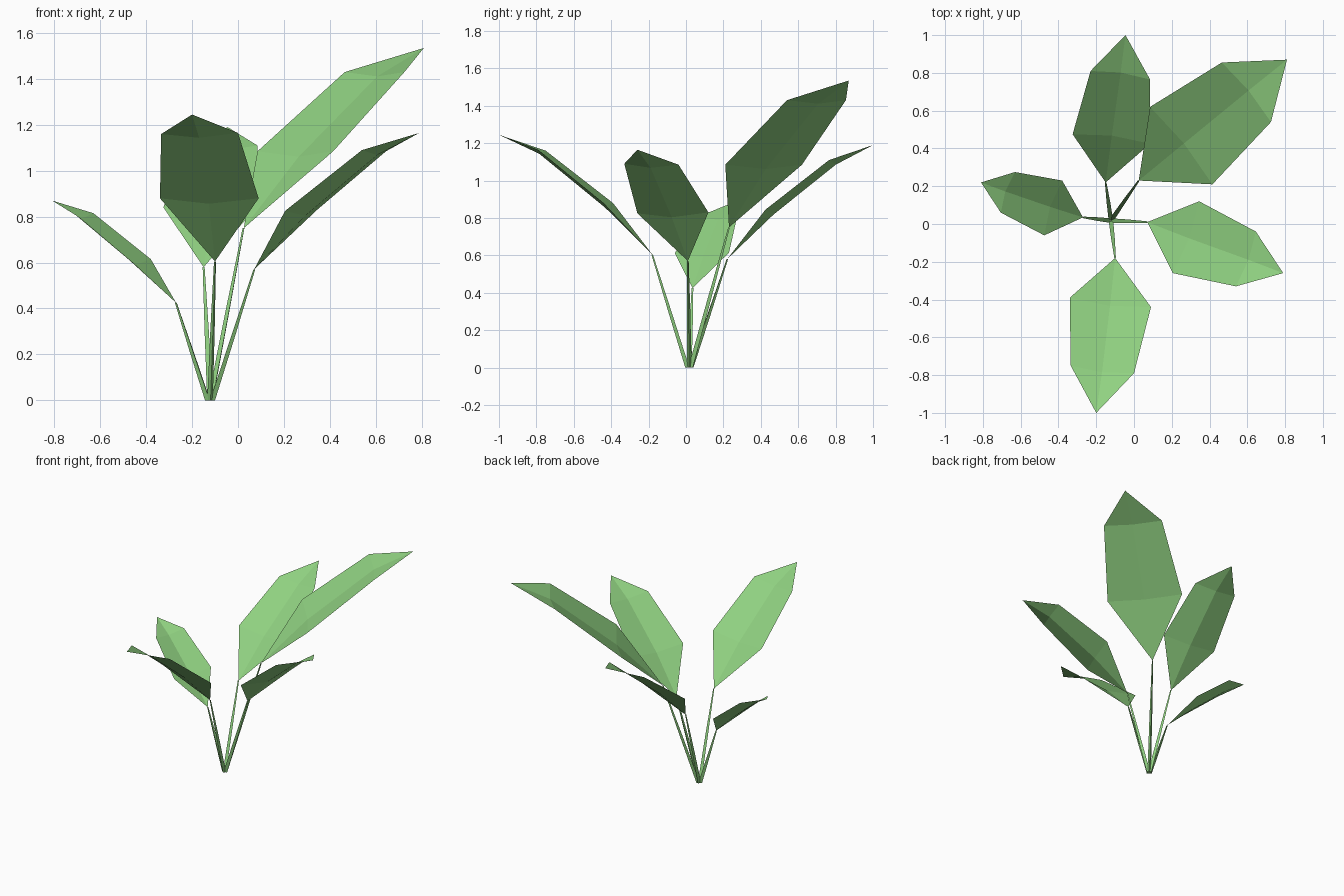
import bpy, bmesh
from mathutils import Vector

if "Cube" in bpy.data.objects:
    bpy.data.objects.remove(bpy.data.objects["Cube"])

green = bpy.data.materials.new("leaf green")
green.diffuse_color = (0.28, 0.64, 0.22, 1)
green.use_nodes = True
green.node_tree.nodes["Principled BSDF"].inputs["Base Color"].default_value = green.diffuse_color

ROOT = Vector((-0.122, 0.018, 0))
FOLD = 0.03   # depth of the crease along each leaf

# each leaf: base, then left/right low shoulders, left/right high shoulders, tip
LEAVES = {
    "front": [(-.10, -.18, .605), (-.34, -.39, .88), (.09, -.44, .88),
              (-.335, -.75, 1.16), (0, -.79, 1.165), (-.20, -1.0, 1.245)],
    "back": [(-.15, .22, .58), (.085, .425, .845), (-.325, .475, .84),
             (.085, .765, 1.11), (-.23, .81, 1.10), (-.045, 1.0, 1.19)],
    "back_right": [(.025, .23, .75), (.415, .21, 1.085), (.085, .62, 1.085),
                   (.725, .54, 1.43), (.465, .855, 1.43), (.81, .87, 1.535)],
    "right": [(.07, .01, .57), (.205, -.26, .825), (.345, .12, .83),
              (.54, -.33, 1.09), (.645, -.04, 1.085), (.79, -.26, 1.165)],
    "left": [(-.27, .035, .425), (-.38, .23, .615), (-.475, -.06, .612),
             (-.63, .275, .815), (-.705, .06, .805), (-.81, .22, .87)],
}


def make(name, verts, faces):
    me = bpy.data.meshes.new(name)
    me.from_pydata(verts, [], faces)
    me.materials.append(green)
    bm = bmesh.new()
    bm.from_mesh(me)
    bmesh.ops.recalc_face_normals(bm, faces=bm.faces)
    if sum((f.normal.z * f.calc_area() for f in bm.faces)) < -1e-3:
        bmesh.ops.reverse_faces(bm, faces=bm.faces)
    bm.to_mesh(me)
    bm.free()
    ob = bpy.data.objects.new(name, me)
    bpy.context.collection.objects.link(ob)


def leaf(name, pts):
    base, l1, r1, l2, r2, tip = [Vector(p) for p in pts]
    up = (r1 - l1).cross(tip - base).normalized()
    if up.z < 0:
        up = -up
    m1 = (l1 + r1) / 2 - up * FOLD
    m2 = (l2 + r2) / 2 - up * FOLD * 0.8
    make(name, [base, l1, r1, l2, r2, tip, m1, m2],
         [(0, 6, 1), (0, 2, 6), (1, 6, 7, 3), (6, 2, 4, 7), (3, 7, 5), (7, 4, 5)])


def stem(name, top):
    # three-sided tapering stalk with a slight bow
    top = Vector(top)
    out = Vector((top.x - ROOT.x, top.y - ROOT.y, 0)).normalized()
    side = Vector((-out.y, out.x, 0))
    verts = []
    for t, r in ((0, .014), (.5, .011), (1, .005)):
        c = (ROOT + out * .008).lerp(top, t)
        verts += [c + out * r, c - out * r * .5 + side * r * .87,
                  c - out * r * .5 - side * r * .87]
    faces = [(0, 1, 2), (6, 7, 8)]
    for k in (0, 3):
        for i in range(3):
            j = (i + 1) % 3
            faces.append((k + i, k + j, k + 3 + j, k + 3 + i))
    make(name, verts, faces)


for key, pts in LEAVES.items():
    leaf(key + "_leaf", pts)
    stem(key + "_stem", pts[0])
